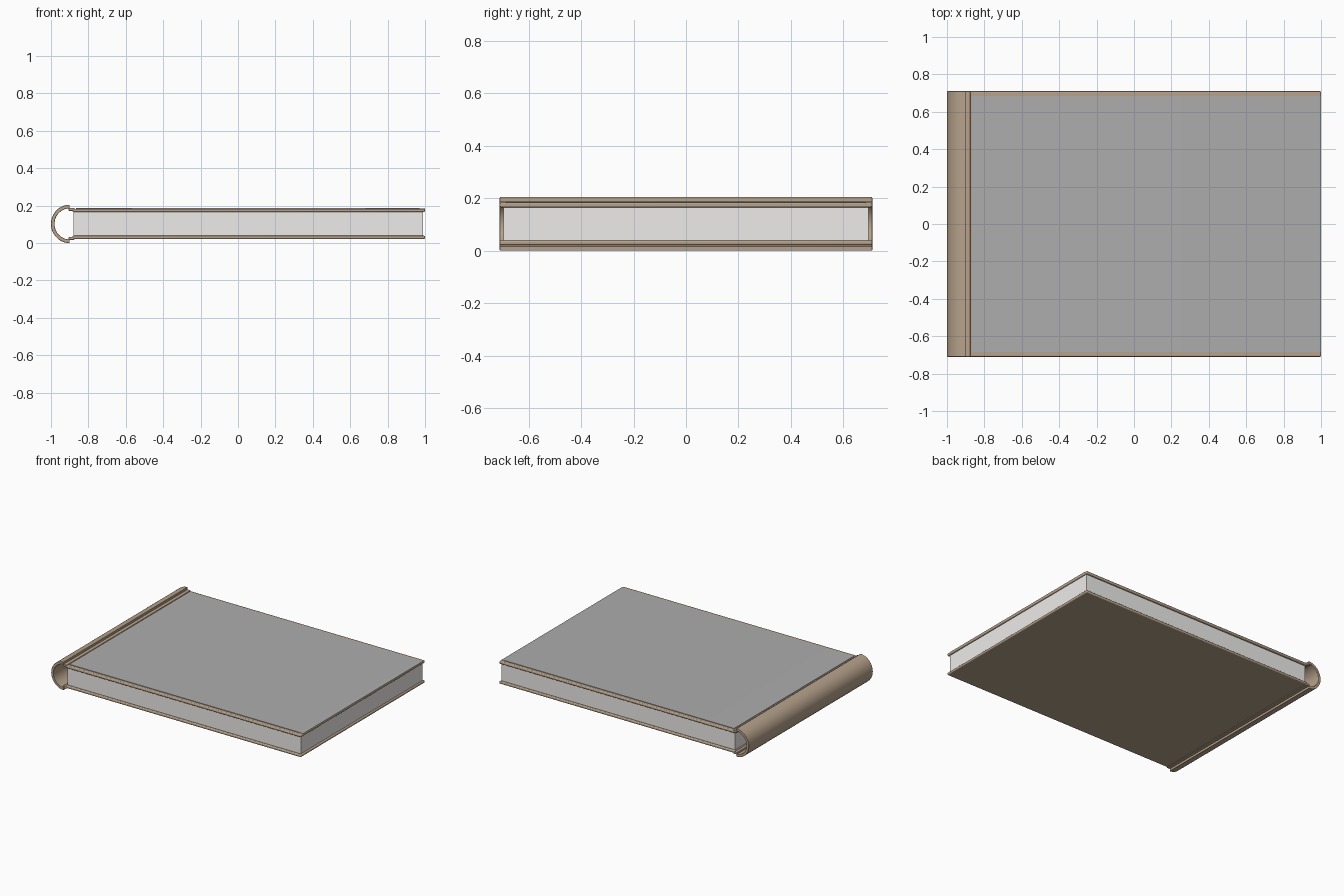
import bpy, bmesh, math

if "Cube" in bpy.data.objects:
    bpy.data.objects.remove(bpy.data.objects["Cube"])

HALF_Y = 0.71
MID_Z = 0.1025


def material(name, color):
    m = bpy.data.materials.new(name)
    m.diffuse_color = color
    m.use_nodes = True
    m.node_tree.nodes["Principled BSDF"].inputs["Base Color"].default_value = m.diffuse_color
    return m


brown = material("tan_leather", (0.47, 0.36, 0.26, 1))
grey = material("grey_sheet", (0.42, 0.42, 0.42, 1))
paper = material("paper", (0.85, 0.84, 0.82, 1))


def extrude_profile(name, points, half_y, mat, bevel=0.0):
    """Extrude a closed XZ outline along y, centred on y = 0."""
    bm = bmesh.new()
    face = bm.faces.new([bm.verts.new((x, -half_y, z)) for x, z in points])
    res = bmesh.ops.extrude_face_region(bm, geom=[face])
    verts = [g for g in res["geom"] if isinstance(g, bmesh.types.BMVert)]
    bmesh.ops.translate(bm, verts=verts, vec=(0, 2 * half_y, 0))
    bmesh.ops.recalc_face_normals(bm, faces=bm.faces)
    mesh = bpy.data.meshes.new(name)
    bm.to_mesh(mesh)
    bm.free()
    ob = bpy.data.objects.new(name, mesh)
    bpy.context.collection.objects.link(ob)
    mesh.materials.append(mat)
    if bevel:
        mod = ob.modifiers.new("soft_edges", 'BEVEL')
        mod.width = bevel
        mod.segments = 3
        mod.limit_method = 'ANGLE'
        mod.angle_limit = math.radians(40)
    bpy.context.view_layer.objects.active = ob
    ob.select_set(True)
    bpy.ops.object.shade_smooth_by_angle(angle=math.radians(35))
    ob.select_set(False)
    return ob


def box(x0, x1, z0, z1):
    return [(x0, z0), (x1, z0), (x1, z1), (x0, z1)]


def arc(radius, start, end, steps=32):
    return [(-0.9 + radius * math.cos(math.radians(start + (end - start) * i / steps)),
             MID_Z + radius * 1.025 * math.sin(math.radians(start + (end - start) * i / steps)))
            for i in range(steps + 1)]


# Half-round hollow spine
extrude_profile("spine", arc(0.1, 90, 270) + arc(0.081, 270, 90), HALF_Y, brown, 0.003)

# Covers and thin hinge strips joining them to the spine, mirrored about mid height
for label, s in (("bottom", -1), ("top", 1)):
    z = lambda h: MID_Z + s * h
    extrude_profile(label + "_cover", box(-0.885, 1.0, z(0.063), z(0.081)),
                    HALF_Y, brown, 0.006)
    extrude_profile(label + "_hinge", box(-0.905, -0.875, z(0.070), z(0.086)),
                    HALF_Y, brown, 0.003)

# Page block
extrude_profile("page_block", box(-0.88, 0.99, 0.038, 0.167), 0.695, paper)

# Grey facing sheet, dipping towards the fore edge
extrude_profile("cover_sheet", [(-0.865, 0.181), (0.999, 0.180), (0.999, 0.184),
                                (0.96, 0.187), (-0.865, 0.187)], 0.685, grey)
